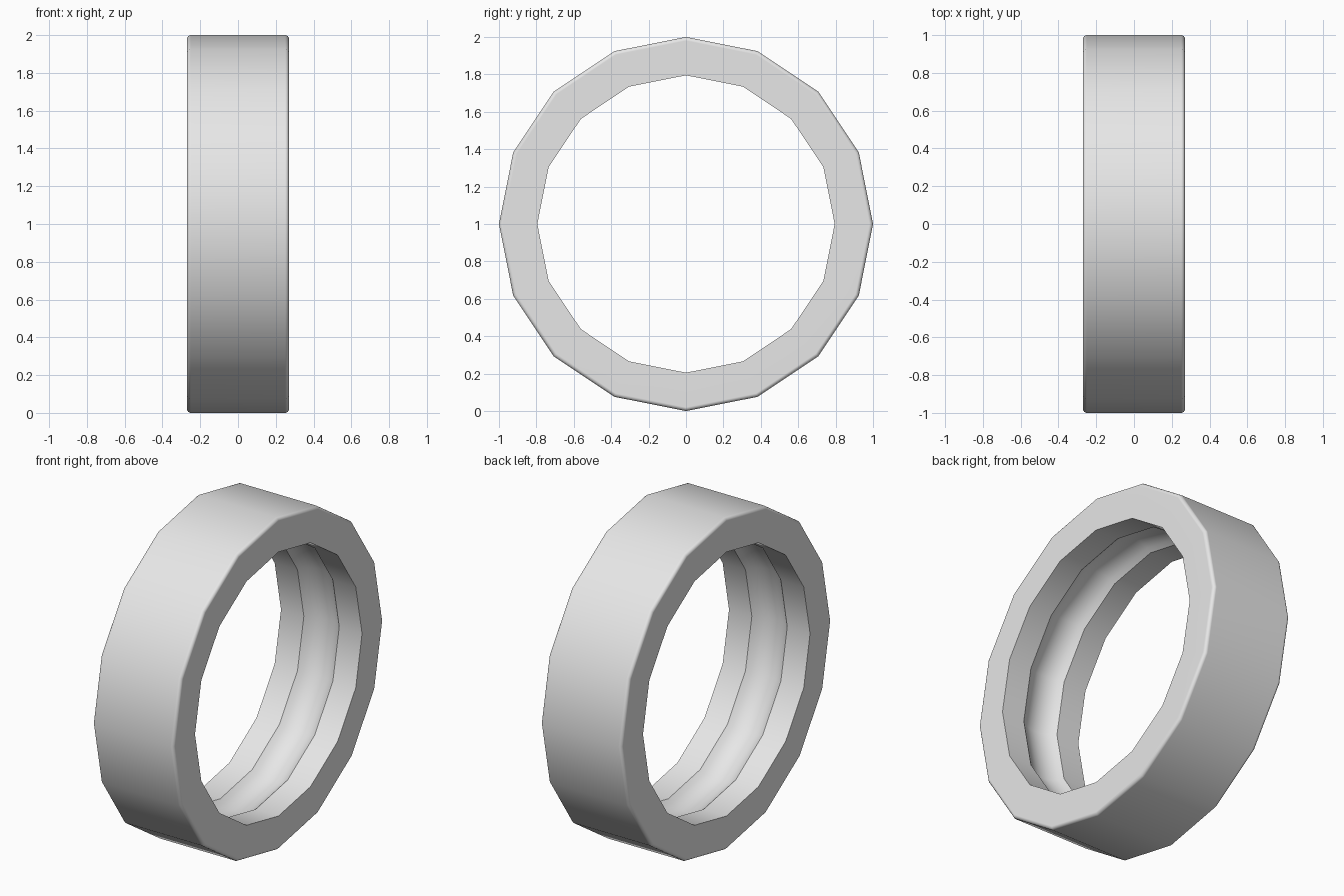
import bpy, bmesh
from math import sin, cos, pi, atan, radians

cube = bpy.data.objects.get("Cube")
if cube:
    bpy.data.objects.remove(cube, do_unlink=True)

SIDES = 16
OUTER, INNER, HALF = 1.0, 0.795, 0.27
ROUND = 0.02                       # outer rim rounding
GROOVE_HALF, GROOVE_DEPTH = 0.118, 0.05

steel = bpy.data.materials.new("light grey steel")
steel.use_nodes = True
grey = (0.8, 0.8, 0.8, 1)
steel.diffuse_color = grey
steel.node_tree.nodes["Principled BSDF"].inputs["Base Color"].default_value = grey


def arc(cx, cr, radius, start, end, steps):
    """Points (x, r) along a circular arc."""
    angles = [start + (end - start) * i / steps for i in range(steps + 1)]
    return [(cx + radius * cos(a), cr + radius * sin(a)) for a in angles]


# Cross-section: rounded outer rims, then the bore with its shallow ball groove
half_angle = 2 * atan(GROOVE_DEPTH / GROOVE_HALF)
groove_radius = GROOVE_HALF / sin(half_angle)
groove_centre = INNER + GROOVE_DEPTH - groove_radius

profile = arc(HALF - ROUND, OUTER - ROUND, ROUND, 0, pi / 2, 4)
profile += arc(ROUND - HALF, OUTER - ROUND, ROUND, pi / 2, pi, 4)
profile += [(-HALF, INNER)]
profile += arc(0, groove_centre, groove_radius, pi / 2 + half_angle, pi / 2 - half_angle, 8)
profile += [(HALF, INNER)]

# Sweep the section around the x axis
bm = bmesh.new()
rings = []
for s in range(SIDES):
    a = 2 * pi * s / SIDES
    rings.append([bm.verts.new((x, r * cos(a), 1 + r * sin(a))) for x, r in profile])
for s in range(SIDES):
    here, there = rings[s], rings[(s + 1) % SIDES]
    for i in range(len(profile)):
        j = (i + 1) % len(profile)
        bm.faces.new((here[i], here[j], there[j], there[i]))
bmesh.ops.recalc_face_normals(bm, faces=bm.faces)

mesh = bpy.data.meshes.new("outer_bearing_ring")
bm.to_mesh(mesh)
bm.free()
mesh.materials.append(steel)
ring = bpy.data.objects.new("outer_bearing_ring", mesh)
bpy.context.collection.objects.link(ring)

# Smooth shading with crisp bore edges and flat sides
bpy.ops.object.select_all(action="DESELECT")
ring.select_set(True)
bpy.context.view_layer.objects.active = ring
bpy.ops.object.shade_smooth_by_angle(angle=radians(30))
weighted = ring.modifiers.new("flat_side_normals", "WEIGHTED_NORMAL")
weighted.keep_sharp = True
